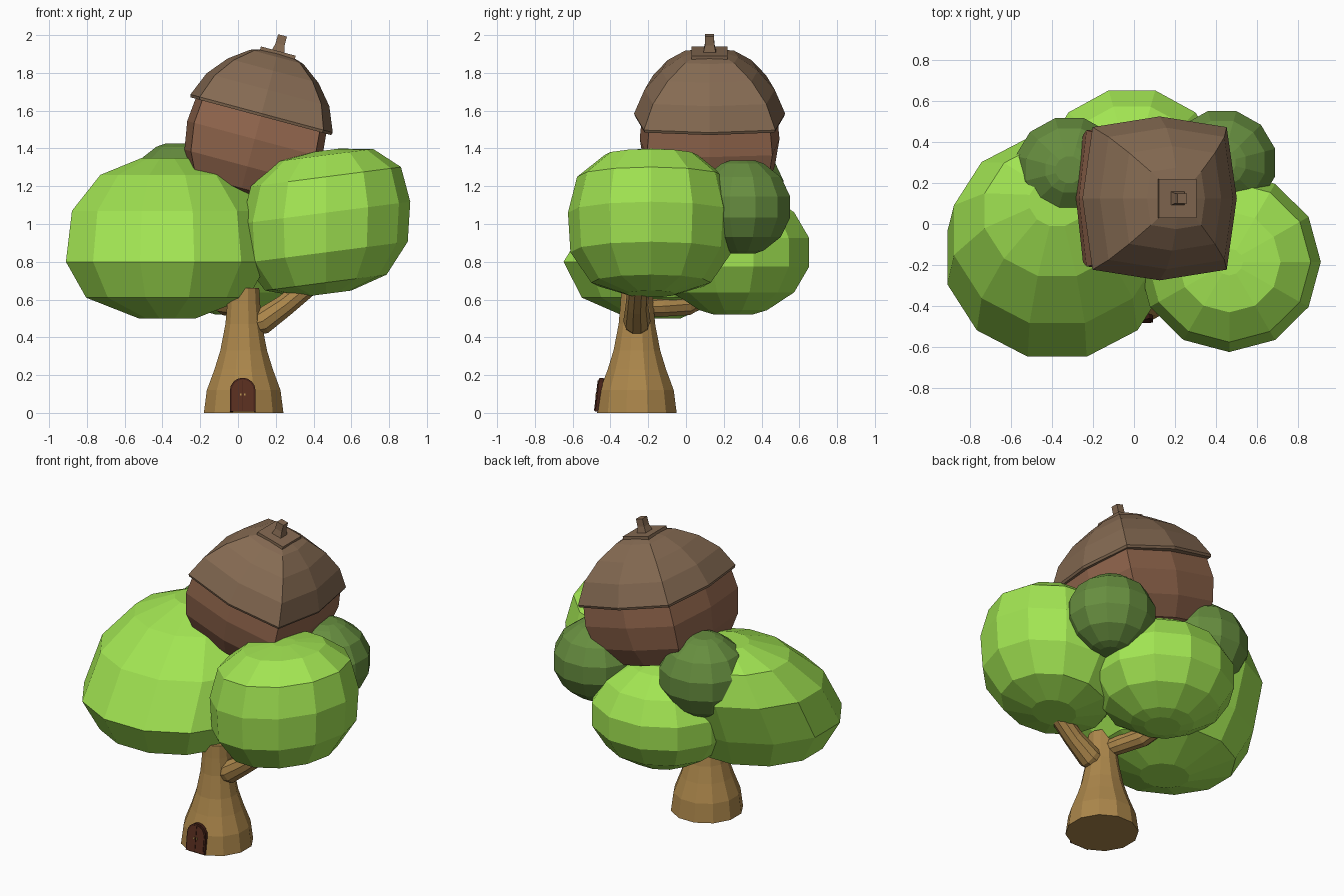
import bpy, bmesh
from math import sin, cos, pi, radians
from mathutils import Matrix

if "Cube" in bpy.data.objects:
    bpy.data.objects.remove(bpy.data.objects["Cube"])


def mat(name, r, g, b):
    m = bpy.data.materials.new(name)
    m.diffuse_color = (r, g, b, 1)
    m.use_nodes = True
    m.node_tree.nodes["Principled BSDF"].inputs["Base Color"].default_value = m.diffuse_color
    return m


LEAF = mat("leaf", .36, .78, .085)
LEAF_DARK = mat("leaf_dark", .135, .27, .05)
BARK = mat("bark", .41, .24, .07)
NUT = mat("nut", .29, .135, .075)
CAP = mat("cap", .235, .145, .085)
DOOR = mat("door", .10, .028, .014)
FRAME = mat("door_frame", .06, .016, .009)
BRASS = mat("brass", .45, .28, .08)


def finish(name, bm, material, matrix=Matrix()):
    bm.transform(matrix)
    bmesh.ops.recalc_face_normals(bm, faces=bm.faces)
    me = bpy.data.meshes.new(name)
    bm.to_mesh(me)
    bm.free()
    me.materials.append(material)
    ob = bpy.data.objects.new(name, me)
    bpy.context.collection.objects.link(ob)
    return ob


def lathe(name, profile, material, matrix=Matrix(), sides=12, phase=0.5,
          rx=1, ry=1, corner=1, shear=0, lean=0):
    """Stack rings of (radius, z); every odd vertex can be pushed out by corner.
    shear tilts z along x, lean slides the upper rings backwards."""
    bm = bmesh.new()
    rings = []
    for r, z in profile:
        ring = []
        for i in range(sides):
            a = 2 * pi * (i + phase) / sides
            k = r * (corner if i % 2 else 1)
            x, y = k * rx * cos(a), k * ry * sin(a)
            ring.append(bm.verts.new((x, y + lean * max(z - .8, 0), z + shear * x)))
        rings.append(ring)
    for lo, hi in zip(rings, rings[1:]):
        for i in range(sides):
            j = (i + 1) % sides
            bm.faces.new((lo[i], lo[j], hi[j], hi[i]))
    bm.faces.new(rings[0][::-1])
    bm.faces.new(rings[-1])
    return finish(name, bm, material, matrix)


def at(x, y, z=0):
    return Matrix.Translation((x, y, z))


# Trunk with flared foot
lathe("trunk", [(.218, 0), (.202, .12), (.16, .23), (.128, .33), (.1, .47), (.09, .58), (.085, .66)],
      BARK, at(.03, -.26))


# Branches
def branch(name, pts):
    cu = bpy.data.curves.new(name, 'CURVE')
    cu.dimensions = '3D'
    cu.bevel_depth = 1
    cu.bevel_resolution = 3
    cu.use_fill_caps = True
    sp = cu.splines.new('POLY')
    sp.use_smooth = False
    sp.points.add(len(pts) - 1)
    for p, (x, y, z, r) in zip(sp.points, pts):
        p.co = (x, y, z, 1)
        p.radius = r
    cu.materials.append(BARK)
    ob = bpy.data.objects.new(name, cu)
    bpy.context.collection.objects.link(ob)


branch("right_branch", [(.04, -.26, .46, .06), (.13, -.26, .485, .072), (.25, -.26, .57, .06), (.42, -.25, .71, .055)])
branch("back_branch", [(.03, -.26, .56, .05), (-.01, -.13, .565, .058), (-.06, 0, .575, .062),
                       (-.10, .08, .62, .062), (-.14, .14, .76, .06)])

# Large foliage clumps
lathe("left_foliage", [(.28, .5), (.8, .61), (1, .8), (.94, 1.07), (.66, 1.26), (.25, 1.35)],
      LEAF, at(-.375, -.165), rx=.555, ry=.5, lean=.5)
lathe("right_foliage", [(.3, .63), (.72, .69), (.97, .85), (1, 1.06), (.89, 1.25), (.56, 1.365), (.15, 1.39)],
      LEAF, at(.465, -.185), phase=0, rx=.447, ry=.44, shear=.13)


def ball(name, centre, radii, material):
    rx, ry, rz = radii
    n = 7
    prof = [(sin(pi * t), -rz * cos(pi * t)) for t in [.08] + [i / n for i in range(1, n)] + [.92]]
    lathe(name, prof, material, at(*centre), rx=rx, ry=ry)


ball("back_foliage", (-.01, .25, .85), (.45, .427, .34), LEAF)
ball("small_foliage_right", (.43, .3, 1.09), (.275, .267, .255), LEAF_DARK)
ball("small_foliage_left", (-.315, .265, 1.17), (.28, .267, .265), LEAF_DARK)

# Tilted acorn house: squarish rounded nut, cap with lip, plate and stem
acorn = at(.125, .125, 1.585) @ Matrix.Rotation(radians(15), 4, 'Y')
square = dict(sides=8, phase=0)
lathe("acorn_nut", [(.12, -.46), (.28, -.41), (.345, -.29), (.37, -.14), (.355, .02)],
      NUT, acorn, corner=1.27, **square)
lathe("acorn_cap", [(.34, -.015), (.395, -.015), (.4, .0), (.345, .13), (.255, .235), (.15, .31), (.07, .335)],
      CAP, acorn, corner=1.23, rx=.975, **square)
lathe("cap_plate", [(.135, .28), (.135, .342)], CAP, acorn, sides=4)
lathe("acorn_stem", [(.05, .33), (.035, .38), (.034, .428)], CAP, acorn, sides=4)

# Arched door leaning against the trunk
door_place = at(.025, -.445, .003) @ Matrix.Rotation(radians(-7), 4, 'X')


def arch(name, w, h0, h1, y0, y1, material):
    bm = bmesh.new()
    side = h1 - w
    pts = [(-w, h0), (w, h0)] + [(w * cos(pi * i / 8), side + w * sin(pi * i / 8)) for i in range(9)]
    front = bm.faces.new([bm.verts.new((x, y0, z)) for x, z in pts])
    new = bmesh.ops.extrude_face_region(bm, geom=[front])["geom"]
    for v in new:
        if isinstance(v, bmesh.types.BMVert):
            v.co.y = y1
    finish(name, bm, material, door_place)


def box(name, c, size, material):
    bm = bmesh.new()
    bmesh.ops.create_cube(bm, size=1)
    bm.transform(at(*c) @ Matrix.Diagonal((*size, 1)))
    finish(name, bm, material, door_place)


arch("door_frame", .068, 0, .18, -.036, .02, FRAME)
arch("door_panel", .058, .002, .17, -.04, .0, DOOR)
box("door_split", (0, -.041, .085), (.004, .004, .16), FRAME)
for s in (-1, 1):
    box("door_handle", (s * .01, -.043, .09), (.007, .007, .012), BRASS)
